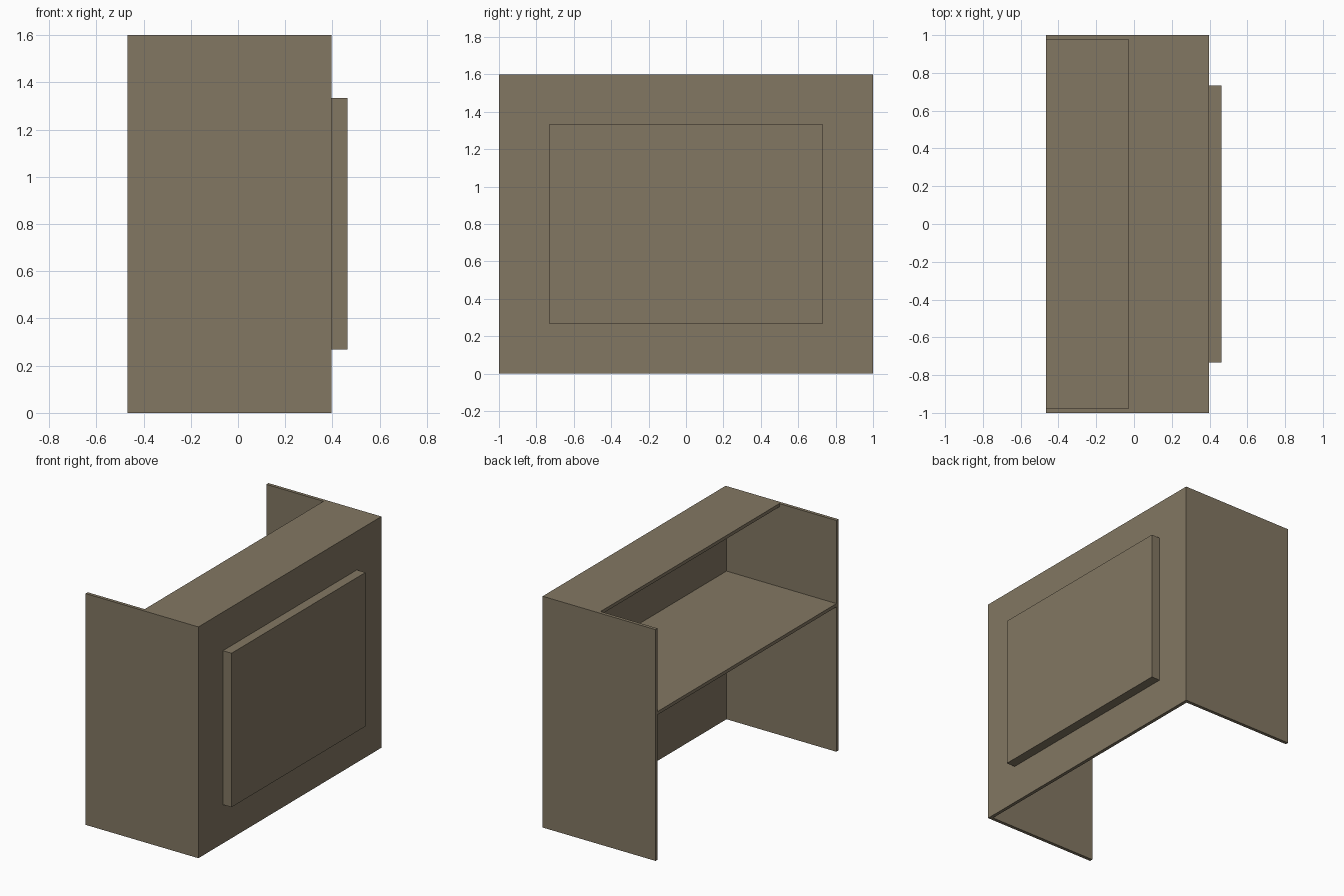
import bpy
import bmesh

if "Cube" in bpy.data.objects:
    bpy.data.objects.remove(bpy.data.objects["Cube"])

BACK, FRONT = -0.467, 0.397      # depth range of the carcass along x
HEIGHT, HALF, T = 1.6, 1.0, 0.023  # height, half width, board thickness
LEDGE_BACK = -0.03               # rear edge of the top ledge
DESK_TOP = 1.025

mat = bpy.data.materials.new("taupe board")
mat.diffuse_color = (0.226, 0.185, 0.123, 1.0)
mat.use_nodes = True
mat.node_tree.nodes["Principled BSDF"].inputs["Base Color"].default_value = mat.diffuse_color


def extrude_profile(name, points, half_width):
    """Extrude an x-z profile symmetrically along y."""
    bm = bmesh.new()
    face = bm.faces.new([bm.verts.new((x, -half_width, z)) for x, z in points])
    ext = bmesh.ops.extrude_face_region(bm, geom=[face])
    verts = [g for g in ext["geom"] if isinstance(g, bmesh.types.BMVert)]
    bmesh.ops.translate(bm, verts=verts, vec=(0, 2 * half_width, 0))
    bmesh.ops.recalc_face_normals(bm, faces=bm.faces[:])
    mesh = bpy.data.meshes.new(name)
    bm.to_mesh(mesh)
    bm.free()
    mesh.materials.append(mat)
    obj = bpy.data.objects.new(name, mesh)
    bpy.context.collection.objects.link(obj)
    return obj


def board(name, x0, x1, z0, z1, half_width):
    return extrude_profile(name, [(x0, z0), (x1, z0), (x1, z1), (x0, z1)], half_width)


# Counter shell: front, two sides and top ledge in one piece
shell = board("counter_shell", BACK, FRONT, 0, HEIGHT, HALF)

# Hollow open at the back, the bottom and behind the ledge
hollow = extrude_profile("hollow_cutter", [
    (BACK - 0.2, -0.2), (FRONT - T, -0.2), (FRONT - T, HEIGHT - T),
    (LEDGE_BACK, HEIGHT - T), (LEDGE_BACK, HEIGHT + 0.2), (BACK - 0.2, HEIGHT + 0.2),
], HALF - T)
hollow.hide_render = True
cut = shell.modifiers.new("hollow", 'BOOLEAN')
cut.operation = 'DIFFERENCE'
cut.solver = 'EXACT'
cut.object = hollow
bpy.context.view_layer.objects.active = shell
bpy.ops.object.modifier_apply(modifier=cut.name)
bpy.data.objects.remove(hollow)

# Work surface between the sides
board("desk_top", BACK, FRONT - T, DESK_TOP - T, DESK_TOP, HALF - T)

# Raised panel on the customer side
board("raised_panel", FRONT, 0.463, 0.268, 1.333, 0.732)
